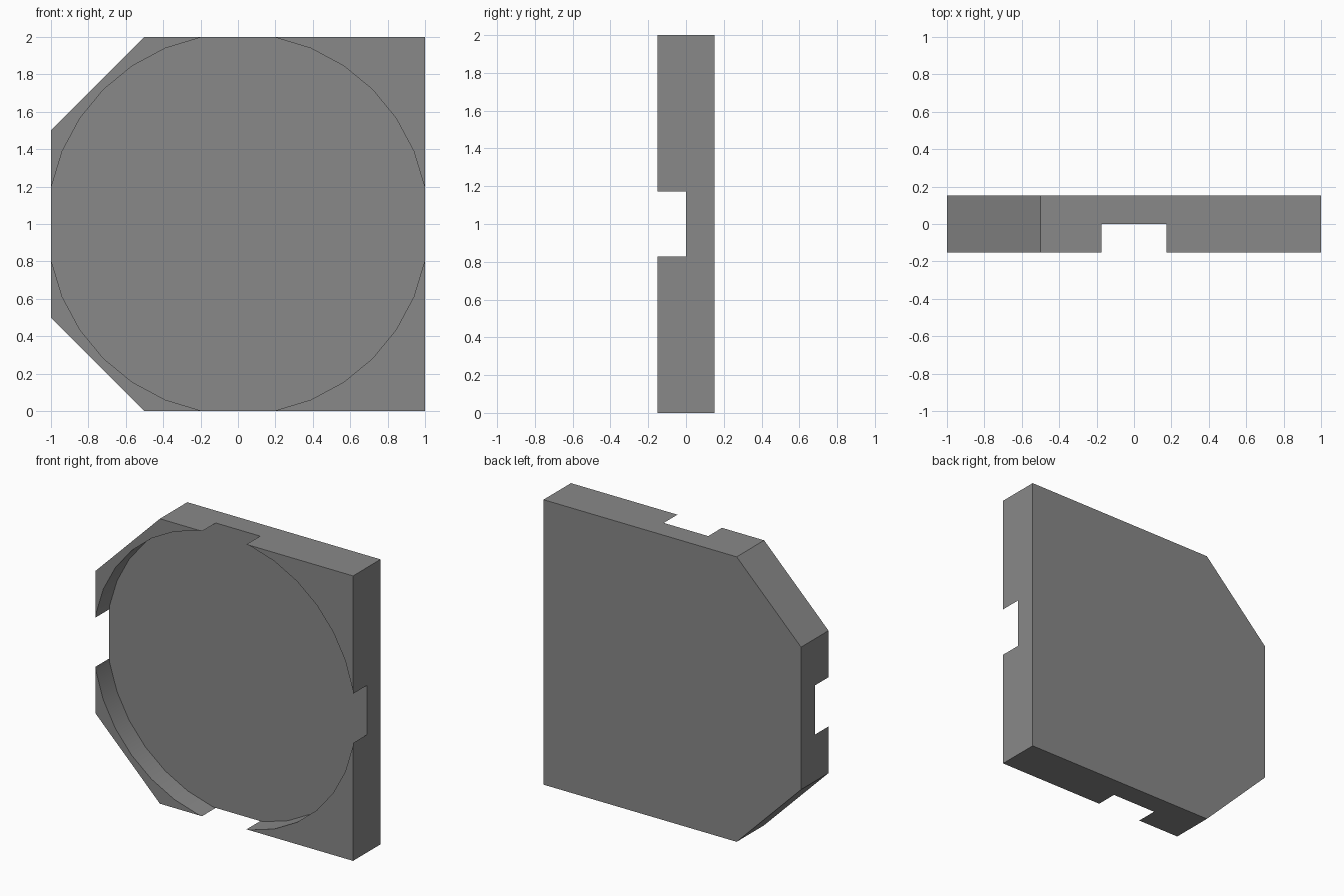
import bpy, bmesh, math
from mathutils import Matrix

if "Cube" in bpy.data.objects:
    bpy.data.objects.remove(bpy.data.objects["Cube"])

HALF_T = 0.152      # half thickness of the plate
RECESS_R = 1.017    # recess slightly wider than the plate, so it breaks the edges

grey = bpy.data.materials.new("mid grey")
grey.diffuse_color = (0.25, 0.25, 0.25, 1)
grey.use_nodes = True
grey.node_tree.nodes["Principled BSDF"].inputs["Base Color"].default_value = grey.diffuse_color


def add_object(name, bm):
    bmesh.ops.recalc_face_normals(bm, faces=bm.faces)
    mesh = bpy.data.meshes.new(name)
    bm.to_mesh(mesh)
    bm.free()
    mesh.materials.append(grey)
    obj = bpy.data.objects.new(name, mesh)
    bpy.context.collection.objects.link(obj)
    return obj


# Plate: square profile with two clipped left corners, extruded front to back
profile = [(-0.5, 0), (1, 0), (1, 2), (-0.5, 2), (-1, 1.5), (-1, 0.5)]
bm = bmesh.new()
face = bm.faces.new([bm.verts.new((x, -HALF_T, z)) for x, z in profile])
ext = bmesh.ops.extrude_face_region(bm, geom=[face])
moved = [g for g in ext["geom"] if isinstance(g, bmesh.types.BMVert)]
bmesh.ops.translate(bm, verts=moved, vec=(0, 2 * HALF_T, 0))
plate = add_object("recessed_plate", bm)

# Round recess cutter: 32 sides, reaching from the front to mid thickness
bm = bmesh.new()
bmesh.ops.create_cone(
    bm, cap_ends=True, segments=32, radius1=RECESS_R, radius2=RECESS_R, depth=0.5,
    matrix=Matrix.Translation((0, -0.25, 1)) @ Matrix.Rotation(math.pi / 2, 4, "X"))
cutter = add_object("recess_cutter", bm)
cutter.hide_render = True

# Cut the recess and drop the cutter
cut = plate.modifiers.new("recess", "BOOLEAN")
cut.operation = "DIFFERENCE"
cut.solver = "EXACT"
cut.object = cutter
bpy.context.view_layer.objects.active = plate
plate.select_set(True)
bpy.ops.object.modifier_apply(modifier=cut.name)
bpy.data.objects.remove(cutter)

# Smooth recess wall, sharp plate edges
bpy.ops.object.shade_smooth_by_angle(angle=math.radians(30))
